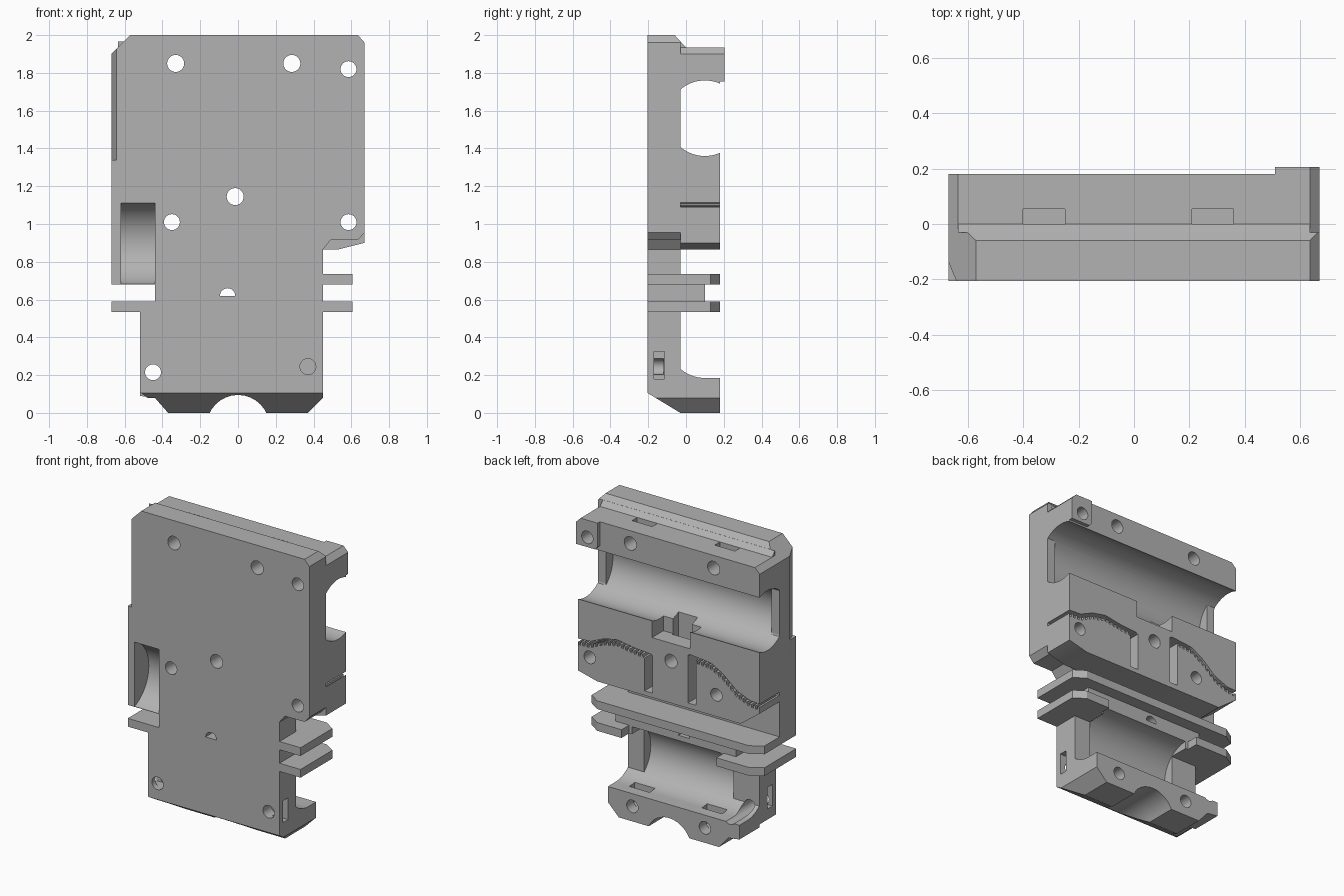
import bpy, bmesh, math

old = bpy.data.objects.get("Cube")
if old:
    bpy.data.objects.remove(old)

grey = bpy.data.materials.new("plain_grey")
grey.use_nodes = True
GREY = (0.45, 0.45, 0.45, 1)
grey.diffuse_color = GREY
grey.node_tree.nodes["Principled BSDF"].inputs["Base Color"].default_value = GREY

FRONT, WALL, BACK = -0.205, -0.03, 0.18
PLACE = {"x": lambda a, b, t: (t, a, b),
         "y": lambda a, b, t: (a, t, b),
         "z": lambda a, b, t: (a, b, t)}


def prism(name, pts, lo, hi, axis="y"):
    """Extrude a flat outline along one axis."""
    bm = bmesh.new()
    ends = [[bm.verts.new(PLACE[axis](a, b, t)) for a, b in pts] for t in (lo, hi)]
    n = len(pts)
    bm.faces.new(ends[0])
    bm.faces.new(ends[1])
    for i in range(n):
        j = (i + 1) % n
        bm.faces.new((ends[0][i], ends[0][j], ends[1][j], ends[1][i]))
    bmesh.ops.recalc_face_normals(bm, faces=bm.faces)
    mesh = bpy.data.meshes.new(name)
    bm.to_mesh(mesh)
    bm.free()
    mesh.materials.append(grey)
    ob = bpy.data.objects.new(name, mesh)
    bpy.context.collection.objects.link(ob)
    return ob


def rect(a0, a1, b0, b1):
    return [(a0, b0), (a1, b0), (a1, b1), (a0, b1)]


def circle(a, b, r, n=32, start=0.0, sweep=2 * math.pi):
    return [(a + r * math.cos(start + sweep * i / n),
             b + r * math.sin(start + sweep * i / n)) for i in range(n)]


def box(name, x0, x1, y0, y1, z0, z1):
    return prism(name, rect(x0, x1, z0, z1), y0, y1)


# ---- solid parts
plate = prism("front_plate", [
    (-0.57, 2), (0.635, 2), (0.67, 1.96), (0.67, 0.955), (0.635, 0.915),
    (0.49, 0.915), (0.45, 0.865), (0.45, 0.08), (0.37, 0), (-0.37, 0),
    (-0.44, 0.08), (-0.48, 0.08), (-0.52, 0.11), (-0.52, 0.56), (-0.44, 0.56),
    (-0.44, 0.68), (-0.67, 0.68), (-0.67, 1.9)], FRONT, WALL)
rail = prism("top_rail", [
    (-0.635, 1.935), (0.635, 1.935), (0.67, 1.9), (0.67, 1.5), (-0.67, 1.5),
    (-0.67, 1.9)], WALL, BACK)
boss = prism("corner_boss", [
    (0.51, 1.935), (0.635, 1.935), (0.67, 1.9), (0.67, 1.755), (0.53, 1.755),
    (0.51, 1.775)], BACK, 0.205)
middle = prism("belt_block", [
    (-0.67, 1.5), (0.67, 1.5), (0.67, 0.9), (0.53, 0.865), (-0.53, 0.865),
    (-0.67, 0.97)], WALL, BACK)
core = box("flange_core", -0.44, 0.45, WALL, 0.1, 0.535, 0.735)
flange_outline = [(-0.67, FRONT), (0.605, FRONT), (0.605, 0.13), (0.53, BACK),
                  (-0.59, BACK), (-0.67, 0.13)]
upper_flange = prism("upper_flange", flange_outline, 0.68, 0.735, "z")
lower_flange = prism("lower_flange", flange_outline, 0.535, 0.59, "z")
lower = prism("lower_block", [
    (-0.52, 0.24), (0.45, 0.24), (0.45, 0.08), (0.37, 0), (-0.37, 0),
    (-0.44, 0.08), (-0.52, 0.09)], WALL, BACK)

# top edge bevel strip between plate and rail
bevel = prism("top_bevel", [(WALL, 1.9), (WALL, 1.967), (0, 1.935), (0, 1.9)],
              -0.635, 0.635, "x")

# ---- cutters
cuts = []


def cut(cutter, *parts):
    cuts.append(cutter)
    for part in parts:
        mod = part.modifiers.new("cut", "BOOLEAN")
        mod.operation, mod.solver, mod.object = "DIFFERENCE", "EXACT", cutter


def hole(x, z, r, y0, y1, *parts):
    cut(prism("hole", circle(x, z, r), y0, y1), *parts)


# bearing channels, deep in the middle and shallow at the end lips
ring = circle(0.1, 1.56, 0.2, 64)
cut(prism("deep_channel", ring, -0.61, 0.61, "x"), plate, rail, middle)
shallow = [(max(y, WALL - 0.001), z) for y, z in ring]
cut(prism("end_channel", shallow, -0.7, 0.7, "x"), rail, middle)
trim = box("trim", -0.8, 0.8, -0.1, 0.3, 1.45, 1.7)
cut(trim, rail)
cut(box("trim", -0.8, 0.8, -0.1, 0.3, 1.42, 1.7), middle)
ring = circle(0.1, 0.385, 0.2, 64)
cut(prism("low_channel", ring, -0.33, 0.33, "x"), plate, core, lower_flange)
u_shape = circle(0.1, 0.385, 0.2, 32, math.pi / 2, math.pi) + [(0.1, 0.185), (0.3, 0.185), (0.3, 0.585)]
cut(prism("low_end_channel", u_shape, -0.7, 0.7, "x"), lower)
cut(box("flange_gap", -0.35, 0.35, 0.1, 0.3, 0.5, 0.65), lower_flange)

# sloped edges of the plate
cut(prism("bottom_slope", [(-0.3, -0.1), (-0.3, 0.164), (WALL, 0), (WALL, -0.1)],
          -0.8, 0.8, "x"), plate)
cut(prism("top_slope", [(-0.06, 2), (-0.06, 2.1), (0.1, 2.1), (0.1, 1.827)],
          -0.8, 0.8, "x"), plate)
cut(prism("side_bevel", [(-0.64, -0.21), (-0.675, -0.125), (-0.8, -0.125), (-0.8, -0.21)],
          1.34, 1.95, "z"), plate)
hole(0, -0.071, 0.166, -0.3, 0.3, plate, lower)

# rounded pocket in the front
cut(prism("front_pocket", circle(-0.284, 0.897, 0.229, 64), -0.62, -0.44, "x"),
    plate, upper_flange)

# screw holes
for x, z, r in ((-0.33, 1.85, 0.045), (0.285, 1.85, 0.045), (0.585, 1.82, 0.042)):
    hole(x, z, r, -0.3, 0.3, plate, rail, boss)
for x, z, r in ((-0.015, 1.145, 0.045), (-0.35, 1.01, 0.042), (0.585, 1.01, 0.042)):
    hole(x, z, r, -0.3, 0.3, plate, middle)
hole(-0.45, 0.215, 0.042, -0.3, 0.3, plate, lower)
hole(0.37, 0.245, 0.042, -0.3, -0.12, plate)
cut(prism("tie_hole", circle(-0.055, 0.62, 0.04, 16, 0, math.pi) + [(-0.095, 0.62)],
          -0.3, 0.3), plate, core)

# nut pockets
for x in (-0.325, 0.285):
    cut(box("nut_pocket", x - 0.075, x + 0.075, 0, 0.055, 1.8, 2), rail)
for x in (-0.265, 0.27):
    hole(x, 0.1, 0.042, 0, 0.3, lower)
    cut(box("nut_pocket", x - 0.075, x + 0.075, 0.05, 0.105, 0.06, 0.3), lower)
cut(box("nut_notch", -0.155, 0.125, 0.06, 0.3, 1.265, 1.5), middle)
cut(box("nut_slot", -0.085, 0.055, 0, 0.07, 1.08, 1.5), middle)
for x in (-0.52, 0.45):
    cut(box("side_slot", x - 0.08, x + 0.08, -0.17, -0.115, 0.18, 0.325), plate)

# wavy toothed belt slots with their vertical tails
WAVES = (((0.13, 1.14), (0.26, 1.15), (0.38, 1.17), (0.48, 1.15), (0.58, 1.105), (0.7, 1.1)),
         ((-0.7, 1.02), (-0.6, 1.025), (-0.5, 1.065), (-0.4, 1.15), (-0.31, 1.2), (-0.15, 1.215)))


def wave_height(wave, x):
    for (x0, z0), (x1, z1) in zip(wave, wave[1:]):
        if x <= x1 + 1e-6:
            return z0 + (z1 - z0) * (x - x0) / (x1 - x0)


for wave in WAVES:
    x0, x1, steps = wave[0][0], wave[-1][0], 36
    xs = [x0 + (x1 - x0) * i / steps for i in range(steps + 1)]
    top = [(x, wave_height(wave, x) + 0.012) for x in xs]
    teeth = []
    for i, x in enumerate(xs[:-1]):
        drop = 0.03 if i % 2 else 0.01
        for xx in (x + 0.001, xs[i + 1] - 0.001):
            teeth.append((xx, wave_height(wave, xx) - drop))
    cut(prism("belt_slot", top + teeth[::-1], -0.029, 0.3), middle)
cut(box("belt_tail", 0.12, 0.18, -0.02, 0.3, 0.895, 1.145), middle)
cut(box("belt_tail", -0.2, -0.14, -0.02, 0.3, 0.9, 1.22), middle)

# ---- bake the cuts, drop the cutters, smooth the curves
parts = [plate, rail, boss, middle, core, upper_flange, lower_flange, lower, bevel]
bpy.context.view_layer.update()
graph = bpy.context.evaluated_depsgraph_get()
baked = [bpy.data.meshes.new_from_object(p.evaluated_get(graph)) for p in parts]
for part, mesh in zip(parts, baked):
    part.modifiers.clear()
    part.data = mesh
for cutter in cuts:
    bpy.data.objects.remove(cutter)
bpy.ops.object.select_all(action="DESELECT")
for part in parts:
    part.select_set(True)
bpy.context.view_layer.objects.active = plate
bpy.ops.object.shade_smooth_by_angle(angle=math.radians(25))
